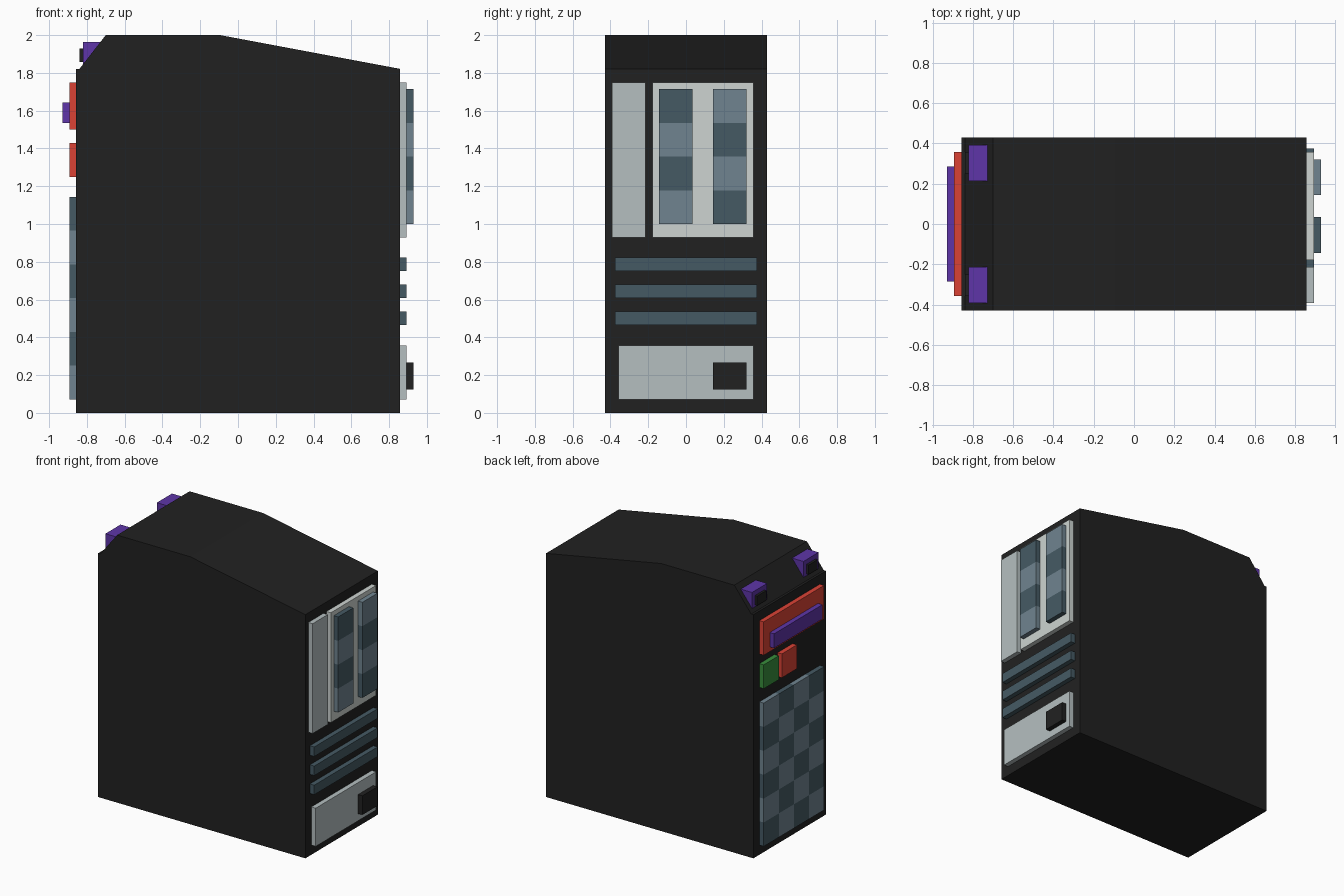
import bpy, bmesh
from mathutils import Vector

if "Cube" in bpy.data.objects:
    bpy.data.objects.remove(bpy.data.objects["Cube"])

U = 2 / 56          # design grid: the model is 56 units tall


def material(name, hex_code):
    def lin(c):
        return c / 12.92 if c <= 0.04045 else ((c + 0.055) / 1.055) ** 2.4
    m = bpy.data.materials.new(name)
    m.diffuse_color = [lin(int(hex_code[i:i + 2], 16) / 255) for i in (0, 2, 4)] + [1]
    m.use_nodes = True
    m.node_tree.nodes["Principled BSDF"].inputs["Base Color"].default_value = m.diffuse_color
    return m


BLACK = material("black", "212121")
SILVER = material("silver", "B5BFC0")
PALE = material("pale_grey", "CDD4D1")
DARK = material("dark_slate", "455A64")
LIGHT = material("light_slate", "708490")
RED = material("red", "DB4235")
GREEN = material("green", "388E3C")
PURPLE = material("purple", "5E35A8")


def finish(name, bm, mats):
    bmesh.ops.recalc_face_normals(bm, faces=bm.faces)
    me = bpy.data.meshes.new(name)
    bm.to_mesh(me)
    bm.free()
    for m in mats:
        me.materials.append(m)
    ob = bpy.data.objects.new(name, me)
    bpy.context.collection.objects.link(ob)
    return ob


def box_bm(x, y, z):
    bm = bmesh.new()
    bmesh.ops.create_cube(bm, size=1)
    for v in bm.verts:
        v.co = [U * ((a + b) / 2 + c * (b - a)) for (a, b), c in zip((x, y, z), v.co)]
    return bm


def box(name, x, y, z, mat):
    return finish(name, box_bm(x, y, z), [mat])


def checker(name, x, y, z, cell, mats):
    """Slab cut into square cells with alternating colours."""
    bm = box_bm(x, y, z)
    counts = {}
    for axis, (a, b) in ((1, y), (2, z)):
        counts[axis] = round((b - a) / cell)
        for i in range(1, counts[axis]):
            co, no = Vector(), Vector()
            co[axis], no[axis] = (a + i * cell) * U, 1
            geom = bm.verts[:] + bm.edges[:] + bm.faces[:]
            bmesh.ops.bisect_plane(bm, geom=geom, plane_co=co, plane_no=no)
    for f in bm.faces:
        c = f.calc_center_median() / U
        col = min(int((c.y - y[0]) / cell), counts[1] - 1)
        row = min(int((c.z - z[0]) / cell), counts[2] - 1)
        f.material_index = (col + row) % 2
    return finish(name, bm, mats)


# Cabinet body: side profile extruded across the width
profile = [(-24, 0), (24, 0), (24, 51), (-2.65, 56), (-19.6, 56), (-23.5, 51), (-24, 51)]
bm = bmesh.new()
face = bm.faces.new([bm.verts.new((px * U, -12 * U, pz * U)) for px, pz in profile])
ext = bmesh.ops.extrude_face_region(bm, geom=[face])
verts = [g for g in ext["geom"] if isinstance(g, bmesh.types.BMVert)]
bmesh.ops.translate(bm, verts=verts, vec=(0, 24 * U, 0))
finish("cabinet_body", bm, [BLACK])

# Right side: panels with chequered strips, slats, lower door and knob
R1, R2 = (24, 25), (25, 26)
box("narrow_panel", R1, (-11, -6), (26, 49), SILVER)
box("wide_panel", R1, (-5, 10), (26, 49), PALE)
checker("strip_inner", R2, (-4, 1), (28, 48), 5, [LIGHT, DARK])
checker("strip_outer", R2, (4, 9), (28, 48), 5, [DARK, LIGHT])
for i in range(3):
    box(f"vent_slat_{i + 1}", R1, (-10.5, 10.5), (13 + 4 * i, 15 + 4 * i), DARK)
box("lower_door", R1, (-10, 10), (2, 10), SILVER)
box("door_knob", R2, (4, 9), (3.5, 7.5), BLACK)

# Left side: header with bar, two buttons, chequered grille
L1, L2 = (-25, -24), (-26, -25)
box("red_header", L1, (-10, 10), (42, 49), RED)
box("header_bar", L2, (-8, 8), (43, 46), PURPLE)
box("green_button", L1, (5, 10), (35, 40), GREEN)
box("red_button", L1, (-1, 4), (35, 40), RED)
checker("grille", L1, (-10, 10), (2, 32), 5, [LIGHT, DARK])

# Pair of top lamps sunk into the slope
for side, s in (("back", 1), ("front", -1)):
    box(f"lamp_{side}", (-23, -20), sorted((6 * s, 11 * s)), (51, 55), PURPLE)
    box(f"lamp_lens_{side}", (-23.5, -23), sorted((7 * s, 10 * s)), (52, 54), BLACK)
